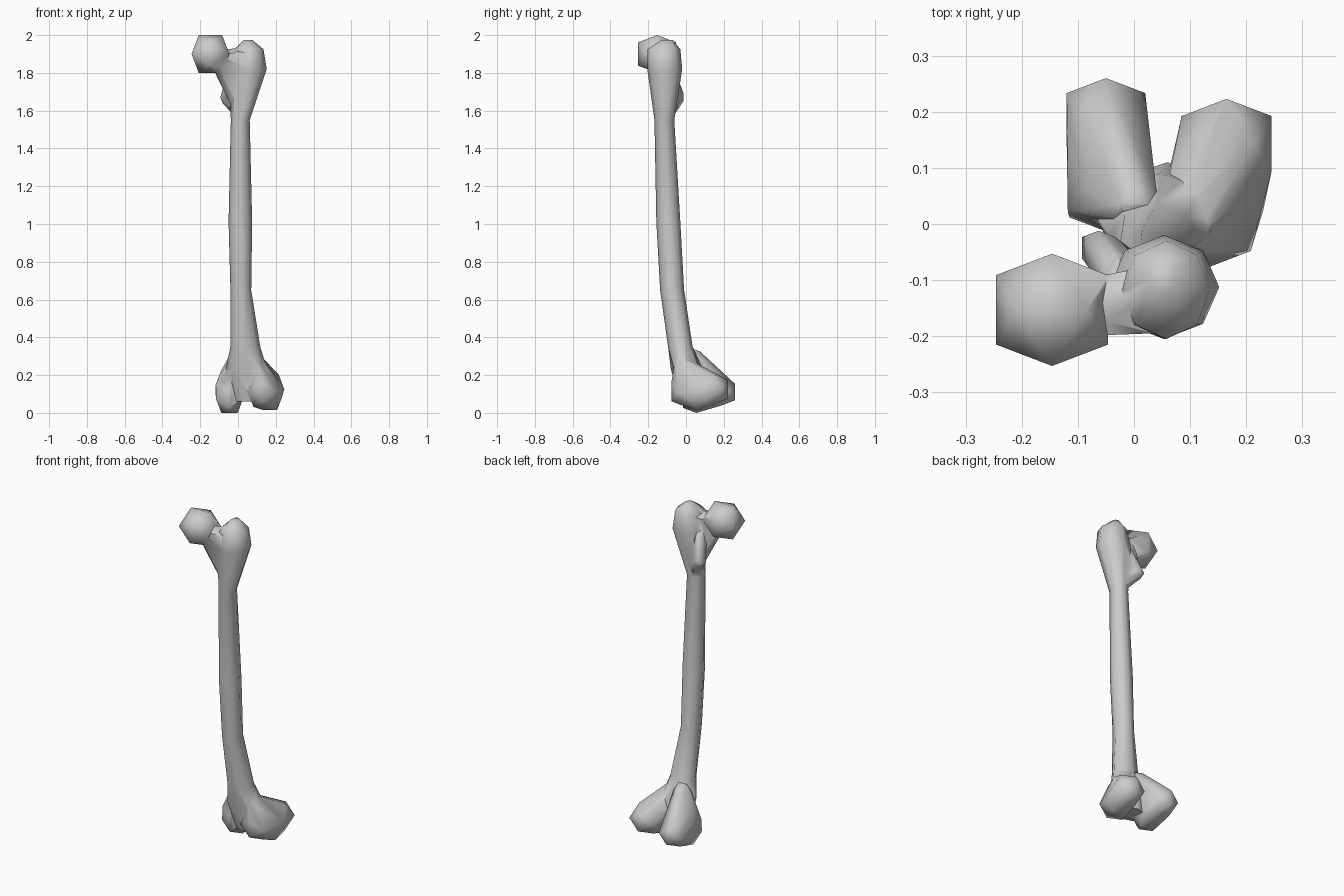
import bpy, bmesh, math

if "Cube" in bpy.data.objects:
    bpy.data.objects.remove(bpy.data.objects["Cube"])


def finish(name, bm):
    bmesh.ops.recalc_face_normals(bm, faces=bm.faces)
    me = bpy.data.meshes.new(name)
    bm.to_mesh(me)
    bm.free()
    ob = bpy.data.objects.new(name, me)
    bpy.context.collection.objects.link(ob)
    return ob


def loft(name, rings, sides=8):
    """Skin elliptical rings given as (z, xmin, xmax, ymin, ymax)."""
    bm = bmesh.new()
    loops = []
    for z, x0, x1, y0, y1 in rings:
        loop = []
        for i in range(sides):
            c, s = math.cos(math.tau * i / sides), math.sin(math.tau * i / sides)
            loop.append(bm.verts.new(((x0 + x1 + (x1 - x0) * c) / 2,
                                      (y0 + y1 + (y1 - y0) * s) / 2, z)))
        loops.append(loop)
    for a, b in zip(loops, loops[1:]):
        for i in range(sides):
            j = (i + 1) % sides
            bm.faces.new((a[i], a[j], b[j], b[i]))
    bm.faces.new(loops[0])
    bm.faces.new(loops[-1])
    return finish(name, bm)


def knob(name, *balls):
    """Hull wrapped around 20-sided balls given as (x, y, z, half size)."""
    bm = bmesh.new()
    g = (math.sqrt(5) - 1) / 2
    for x, y, z, h in balls:
        for s in (-h, h):
            for t in (-g * h, g * h):
                bm.verts.new((x + t, y, z + s))
                bm.verts.new((x + s, y + t, z))
                bm.verts.new((x, y + s, z + t))
    bmesh.ops.convex_hull(bm, input=bm.verts)
    loose = [v for v in bm.verts if not v.link_faces]
    bmesh.ops.delete(bm, geom=loose, context='VERTS')
    return finish(name, bm)


# shaft, flaring into the knee end below and the greater trochanter above
bone = loft("thigh_bone", [
    (0.06, -0.03, 0.15, -0.03, 0.11),
    (0.23, -0.065, 0.155, -0.08, 0.09),
    (0.35, -0.04, 0.118, -0.095, 0.035),
    (0.65, -0.04, 0.07, -0.137, -0.01),
    (1.01, -0.05, 0.075, -0.157, -0.03),
    (1.55, -0.038, 0.062, -0.167, -0.062),
    (1.82, -0.045, 0.152, -0.205, -0.02),
    (1.925, -0.02, 0.135, -0.205, -0.03),
    (1.975, 0.03, 0.075, -0.13, -0.07)])

parts = [
    knob("head", (-0.146, -0.153, 1.9, 0.1)),
    # neck with a web running down into the shaft
    knob("neck", (-0.1, -0.15, 1.87, 0.05), (0.03, -0.135, 1.87, 0.06),
         (0.0, -0.115, 1.63, 0.035)),
    knob("lesser_trochanter", (-0.063, -0.042, 1.67, 0.03),
         (0.0, -0.09, 1.6, 0.03), (-0.03, -0.09, 1.8, 0.03)),
    knob("inner_condyle", (-0.05, 0.19, 0.11, 0.07), (-0.045, 0.055, 0.07, 0.07),
         (-0.048, 0.065, 0.15, 0.07), (0.0, 0.035, 0.3, 0.04)),
    knob("outer_condyle", (0.165, 0.143, 0.125, 0.08), (0.13, 0.0, 0.11, 0.078),
         (0.17, 0.06, 0.075, 0.06), (0.1, -0.01, 0.24, 0.05)),
]

# fuse the knobs into the shaft
for p in parts:
    m = bone.modifiers.new("fuse", 'BOOLEAN')
    m.operation = 'UNION'
    m.solver = 'EXACT'
    m.object = p
    bpy.context.view_layer.objects.active = bone
    bpy.ops.object.modifier_apply(modifier=m.name)
    bpy.data.objects.remove(p)

bpy.ops.object.select_all(action='DESELECT')
bone.select_set(True)
bpy.context.view_layer.objects.active = bone
bpy.ops.object.shade_smooth_by_angle(angle=math.radians(60))
